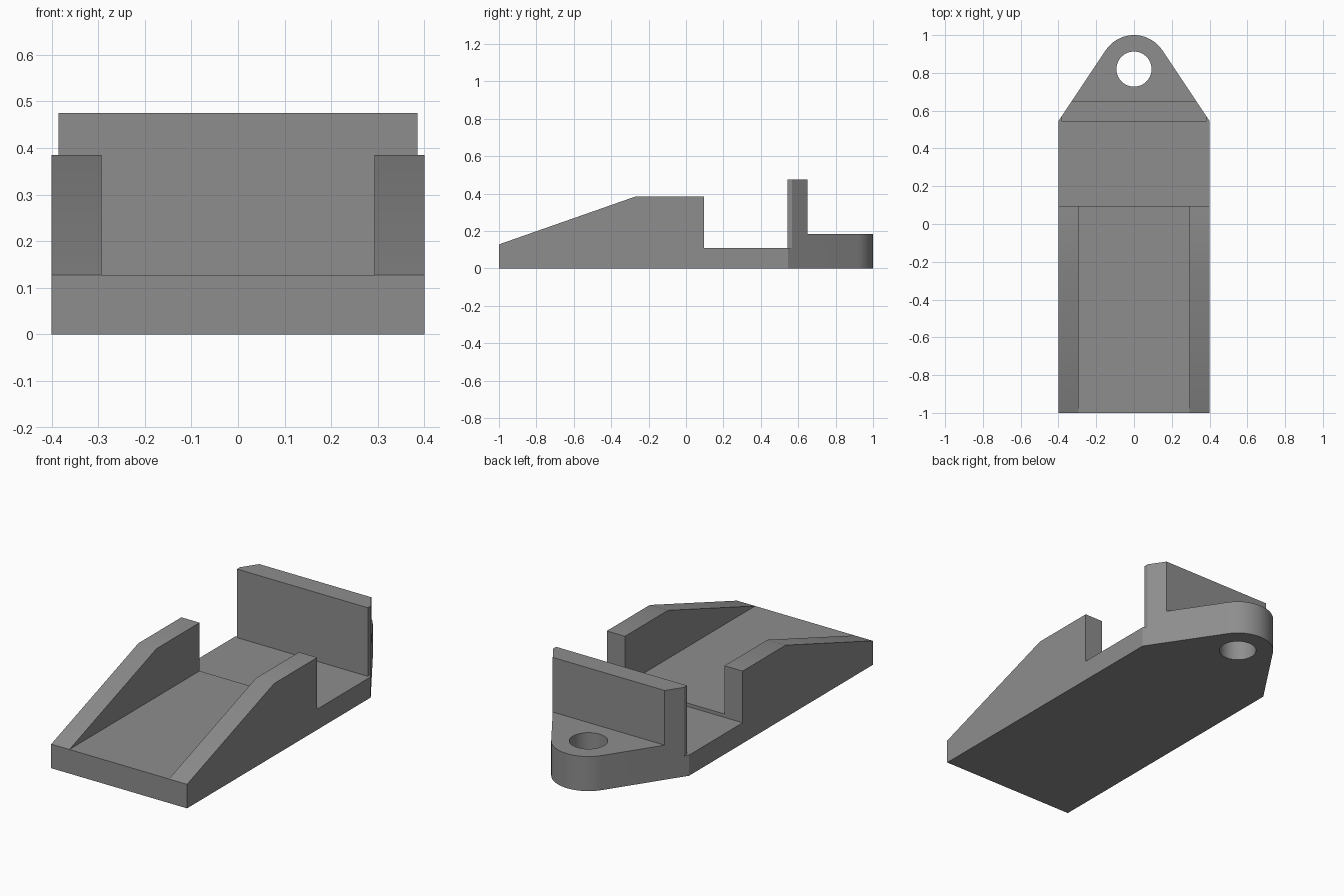
import bpy, bmesh, math

if "Cube" in bpy.data.objects:
    bpy.data.objects.remove(bpy.data.objects["Cube"])

grey = bpy.data.materials.new("mid grey")
grey.diffuse_color = (0.27, 0.27, 0.27, 1)
grey.use_nodes = True
grey.node_tree.nodes["Principled BSDF"].inputs["Base Color"].default_value = grey.diffuse_color


def prism(name, pts, axis, lo, hi):
    """Extrude a profile: axis 'z' takes (x, y) points, axis 'x' takes (y, z) points."""
    place = (lambda p, t: (p[0], p[1], t)) if axis == 'z' else (lambda p, t: (t, p[0], p[1]))
    bm = bmesh.new()
    a = [bm.verts.new(place(p, lo)) for p in pts]
    b = [bm.verts.new(place(p, hi)) for p in pts]
    bm.faces.new(a[::-1])
    bm.faces.new(b)
    for i in range(len(pts)):
        j = (i + 1) % len(pts)
        bm.faces.new((a[i], a[j], b[j], b[i]))
    bmesh.ops.recalc_face_normals(bm, faces=bm.faces)
    mesh = bpy.data.meshes.new(name)
    bm.to_mesh(mesh)
    bm.free()
    mesh.materials.append(grey)
    ob = bpy.data.objects.new(name, mesh)
    bpy.context.collection.objects.link(ob)
    return ob


def arc(cx, cy, r, start, end, n):
    return [(cx + r * math.cos(start + (end - start) * i / n),
             cy + r * math.sin(start + (end - start) * i / n)) for i in range(n + 1)]


def combine(target, tool, operation):
    mod = target.modifiers.new(operation, 'BOOLEAN')
    mod.operation, mod.solver, mod.object = operation, 'EXACT', tool
    bpy.context.view_layer.objects.active = target
    bpy.ops.object.modifier_apply(modifier=mod.name)
    bpy.data.objects.remove(tool)


def rect(x0, x1, y0, y1):
    return [(x0, y0), (x1, y0), (x1, y1), (x0, y1)]


# Side profile: sloped rails, low gap, upright wall, rear lug
FLOOR, GAP, RAIL, WALL, LUG = 0.128, 0.11, 0.385, 0.475, 0.184
body = prism("bracket_body", [(-1, 0), (1.1, 0), (1.1, LUG), (0.65, LUG), (0.65, WALL),
                              (0.542, WALL), (0.542, GAP), (0.095, GAP), (0.095, RAIL),
                              (-0.267, RAIL), (-1, FLOOR)], 'x', -0.5, 0.5)

# Plan outline: rectangle tapering to a rounded lug
t = math.radians(33.7)
outline = [(-0.4, -1.1), (0.4, -1.1), (0.4, 0.545)]
outline += arc(0, 0.82, 0.18, t, math.pi - t, 24) + [(-0.4, 0.545)]
combine(body, prism("outline", outline, 'z', -0.5, 1), 'INTERSECT')

# Channel between the rails
combine(body, prism("channel", rect(-0.293, 0.293, -1.2, 0.3), 'z', FLOOR, 1), 'DIFFERENCE')

# Narrowed wall ends
for s in (-1, 1):
    x0, x1 = sorted((s * 0.385, s * 0.6))
    combine(body, prism("wall_trim", rect(x0, x1, 0.4, 0.6), 'z', GAP, 1), 'DIFFERENCE')

# Mounting hole
combine(body, prism("hole", arc(0, 0.82, 0.093, 0, 2 * math.pi, 40)[:-1], 'z', -1, 2),
        'DIFFERENCE')

bpy.ops.object.select_all(action='DESELECT')
body.select_set(True)
bpy.context.view_layer.objects.active = body
bpy.ops.object.shade_smooth_by_angle(angle=math.radians(25))
